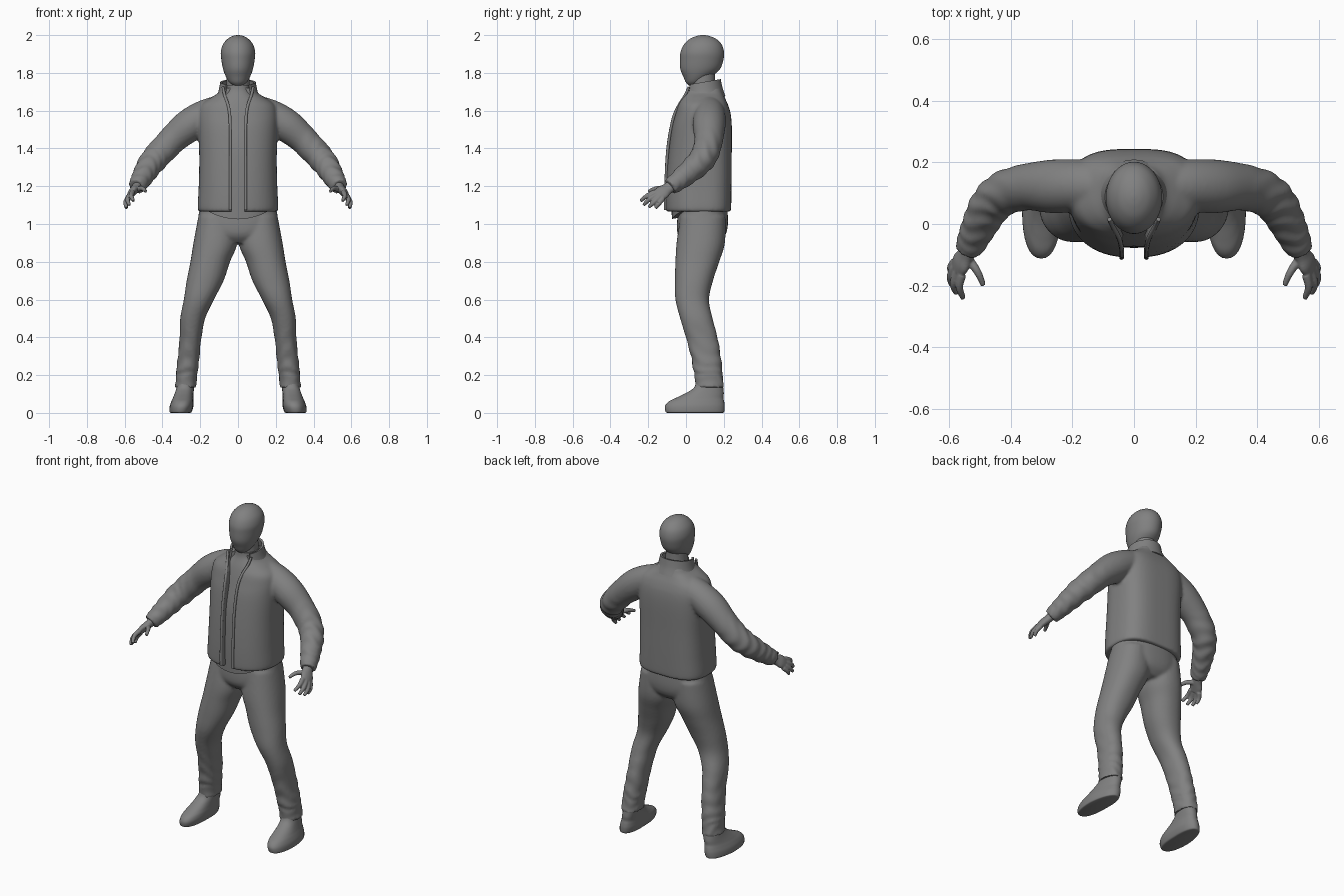
import bpy, bmesh, math
from mathutils import Vector

if "Cube" in bpy.data.objects:
    bpy.data.objects.remove(bpy.data.objects["Cube"])

grey = bpy.data.materials.new("plain_grey")
grey.use_nodes = True
grey.diffuse_color = (0.22, 0.22, 0.22, 1)
grey.node_tree.nodes["Principled BSDF"].inputs["Base Color"].default_value = (0.22, 0.22, 0.22, 1)


def spline(rows, steps):
    """Catmull-Rom interpolation through rows of numbers."""
    out = []
    for i in range(len(rows) - 1):
        a, b, c, d = (rows[max(0, min(len(rows) - 1, i + k))] for k in (-1, 0, 1, 2))
        for j in range(steps):
            t = j / steps
            out.append([0.5 * (2 * q + (r - p) * t + (2 * p - 5 * q + 4 * r - s) * t * t
                               + (3 * q - p - 3 * r + s) * t ** 3)
                        for p, q, r, s in zip(a, b, c, d)])
    return out + [list(rows[-1])]


def loft(bm, rows, side=1, power=2, back=0, sides=32, steps=5, ref=None, ripple=0, start=0.5, gap=0):
    """Skin rings (x, y, z, rx, ry); level rings, or square to the path if ref is given."""
    rows = spline(rows, steps)
    mids = [Vector(r[:3]) for r in rows]
    rings = []
    for i, row in enumerate(rows):
        u, v = Vector((1, 0, 0)), Vector((0, 1, 0))
        if ref:
            tangent = mids[min(i + 1, len(mids) - 1)] - mids[max(i - 1, 0)]
            u = tangent.cross(Vector(ref)).normalized()
            v = u.cross(tangent).normalized()
        f = i / (len(rows) - 1)
        fade = max(0, min(1, (f - start) * 5)) * ripple
        ring = []
        for k in range(sides + (1 if gap else 0)):
            a = gap + (math.tau - 2 * gap) * k / sides
            s, c = math.sin(a), math.cos(a)
            e = 2 / (back if back and c < 0 else power)
            s, c = math.copysign(abs(s) ** e, s), math.copysign(abs(c) ** e, c)
            grow = 1 + fade * math.sin(f * 62 + 3 * math.sin(a + 1) + 2 * math.cos(2 * a + f * 9))
            p = mids[i] + u * (s * row[3] * grow) - v * (c * row[4] * grow)
            ring.append(bm.verts.new((p.x * side, p.y, p.z)))
        rings.append(ring)
    n = len(rings[0])
    for lo, hi in zip(rings, rings[1:]):
        for k in range(n - 1 if gap else n):
            m = (k + 1) % n
            bm.faces.new((lo[k], lo[m], hi[m], hi[k]))
    if not gap:
        bm.faces.new(rings[0])
        bm.faces.new(rings[-1])


def finish(name, bm, voxel=0, smooth=0, cutter=None, thick=0, angle=50):
    """Make the object, bake its modifiers and shade it."""
    bmesh.ops.recalc_face_normals(bm, faces=bm.faces)
    me = bpy.data.meshes.new(name)
    bm.to_mesh(me)
    bm.free()
    ob = bpy.data.objects.new(name, me)
    bpy.context.collection.objects.link(ob)
    if voxel:
        m = ob.modifiers.new("merge", 'REMESH')
        m.mode, m.voxel_size = 'VOXEL', voxel
    if smooth:
        m = ob.modifiers.new("soften", 'SMOOTH')
        m.factor, m.iterations = 0.5, smooth
    if cutter:
        m = ob.modifiers.new("cut", 'BOOLEAN')
        m.operation, m.object, m.solver = 'DIFFERENCE', cutter, 'EXACT'
    if thick:
        m = ob.modifiers.new("thickness", 'SOLIDIFY')
        m.thickness, m.offset = thick, 0
    dg = bpy.context.evaluated_depsgraph_get()
    ob.data = bpy.data.meshes.new_from_object(ob.evaluated_get(dg))
    ob.modifiers.clear()
    ob.data.materials.clear()
    ob.data.materials.append(grey)
    bpy.ops.object.select_all(action='DESELECT')
    ob.select_set(True)
    bpy.context.view_layer.objects.active = ob
    bpy.ops.object.shade_smooth_by_angle(angle=math.radians(angle))
    return ob


def level(*rows):
    """Rows (z, y, rx, ry) centred on the body."""
    return [(0, y, z, rx, ry) for z, y, rx, ry in rows]


def tube(*rows):
    """Round rows (x, y, z, radius)."""
    return [(x, y, z, r, r) for x, y, z, r in rows]


# Head and neck
bm = bmesh.new()
loft(bm, level((1.733, .037, .022, .022), (1.75, .045, .045, .046), (1.78, .06, .064, .074),
               (1.82, .075, .079, .105), (1.87, .083, .088, .115), (1.91, .086, .091, .115),
               (1.95, .089, .08, .1), (1.98, .09, .055, .07), (1.995, .09, .028, .035),
               (2.0, .09, .006, .007)), sides=40)
finish("head", bm)
bm = bmesh.new()
loft(bm, level((1.62, .1, .075, .085), (1.72, .092, .063, .066), (1.82, .088, .06, .066)))
finish("neck", bm)

# Shirt with a hem that dips in the middle
bm = bmesh.new()
loft(bm, level((1.025, .07, .19, .145), (1.2, .068, .185, .145), (1.4, .073, .18, .14),
               (1.55, .085, .17, .12), (1.64, .09, .12, .1), (1.7, .09, .07, .075),
               (1.735, .09, .063, .07)), power=2.4, sides=48)
for v in bm.verts:
    if v.co.z < 1.06:
        v.co.z += 0.06 * (v.co.x / 0.19) ** 2
finish("shirt", bm)

# Cutter for the open front of the jacket
bm = bmesh.new()
half = [(.034, 1.0), (.036, 1.55), (.045, 1.62), (.07, 1.68), (.085, 1.8)]
outline = half + [(-x, z) for x, z in reversed(half)]
face = bm.faces.new([bm.verts.new((x, -.4, z)) for x, z in outline])
grown = bmesh.ops.extrude_face_region(bm, geom=[face])["geom"]
bmesh.ops.translate(bm, vec=(0, .43, 0), verts=[g for g in grown if isinstance(g, bmesh.types.BMVert)])
opening = finish("opening_cutter", bm)
opening.hide_render = True

# Jacket body and sleeves merged into one garment
bm = bmesh.new()
loft(bm, level((1.065, .065, .207, .17), (1.09, .065, .213, .174), (1.2, .067, .208, .174),
               (1.35, .073, .205, .169), (1.5, .083, .21, .16), (1.58, .09, .21, .147),
               (1.63, .09, .195, .133), (1.665, .09, .15, .117), (1.695, .09, .103, .104),
               (1.72, .09, .088, .096)),
     power=2.3, back=3.1, sides=64)
for s in (1, -1):
    loft(bm, tube((.06, .12, 1.61, .08), (.17, .125, 1.575, .084), (.26, .122, 1.52, .087),
                  (.345, .12, 1.448, .076), (.42, .1, 1.368, .072), (.465, .06, 1.315, .067),
                  (.498, 0, 1.262, .059), (.522, -.05, 1.222, .051), (.537, -.085, 1.197, .044)),
         side=s, ref=(0, 1, 0), ripple=.05, start=.35, steps=8)
finish("jacket", bm, voxel=.009, smooth=4, cutter=opening)
bpy.data.objects.remove(opening)

# Collar standing open at the front
bm = bmesh.new()
loft(bm, level((1.655, .09, .115, .113), (1.7, .09, .098, .098), (1.75, .088, .088, .09)),
     gap=math.radians(45), sides=40)
for v in bm.verts:
    v.co.z += 0.18 * (v.co.y - .09)
finish("collar", bm, thick=.012)

# Zip edges along the opening
bm = bmesh.new()
for s in (1, -1):
    loft(bm, tube((.04, -.108, 1.075, .008), (.04, -.107, 1.2, .008), (.04, -.096, 1.4, .008),
                  (.042, -.07, 1.55, .008), (.05, -.042, 1.62, .008), (.07, -.005, 1.68, .008),
                  (.08, .015, 1.725, .007)),
         side=s, ref=(0, 1, 0), sides=10)
finish("zip_edges", bm)

# Trousers: pelvis and two legs
bm = bmesh.new()
loft(bm, level((.9, .08, .1, .09), (.94, .083, .18, .125), (1.0, .087, .212, .135),
               (1.1, .09, .2, .128)), power=2.3, sides=48)
leg = [(1.04, .11, .09, .1, .12), (.9, .12, .078, .116, .128), (.8, .147, .06, .105, .116),
       (.7, .174, .042, .098, .101), (.6, .207, .033, .08, .089), (.5, .24, .055, .066, .086),
       (.4, .251, .083, .058, .084), (.3, .261, .105, .057, .079), (.23, .269, .115, .058, .077),
       (.2, .272, .12, .055, .074), (.135, .277, .125, .057, .078)]
for s in (1, -1):
    loft(bm, [(x, y, z, rx, ry) for z, x, y, rx, ry in leg], side=s, power=2.2,
         ripple=.035, start=.5, steps=6)
finish("trousers", bm, voxel=.009, smooth=4)

# Shoes
for s, label in ((1, "left"), (-1, "right")):
    bm = bmesh.new()
    shoe = [(0, .047, .05, .145), (.006, .047, .058, .155), (.035, .047, .062, .158),
            (.06, .055, .058, .147), (.08, .073, .053, .125), (.105, .1, .049, .1),
            (.135, .12, .047, .077), (.18, .125, .045, .067)]
    loft(bm, [(.305 - .16 * z, y, z, rx, ry) for z, y, rx, ry in shoe], side=s, power=2.3)
    for v in bm.verts:
        v.co.x *= 1 - .25 * max(0, v.co.y - .05)
    finish(label + "_shoe", bm)

# Hands: palm, four fingers and thumb
fingers = [((.558, -.165, 1.168), (.566, -.205, 1.15), (.553, -.24, 1.122)),
           ((.572, -.155, 1.153), (.585, -.195, 1.13), (.575, -.225, 1.1)),
           ((.58, -.14, 1.142), (.595, -.17, 1.115), (.591, -.198, 1.088)),
           ((.58, -.122, 1.135), (.594, -.142, 1.11), (.591, -.162, 1.084)),
           ((.535, -.115, 1.182), (.507, -.155, 1.188), (.488, -.198, 1.173))]
for s, label in ((1, "left"), (-1, "right")):
    bm = bmesh.new()
    loft(bm, [(.53, -.07, 1.207, .026, .032), (.545, -.1, 1.185, .023, .033),
              (.56, -.125, 1.168, .021, .041), (.572, -.148, 1.15, .016, .036)],
         side=s, ref=(.02, .045, -.03), sides=20)
    for base, knuckle, tip in fingers:
        loft(bm, tube((*base, .015), (*knuckle, .0125), (*tip, .009)),
             side=s, ref=(0, 1, 0), sides=12)
    finish(label + "_hand", bm, voxel=.004, smooth=3)
